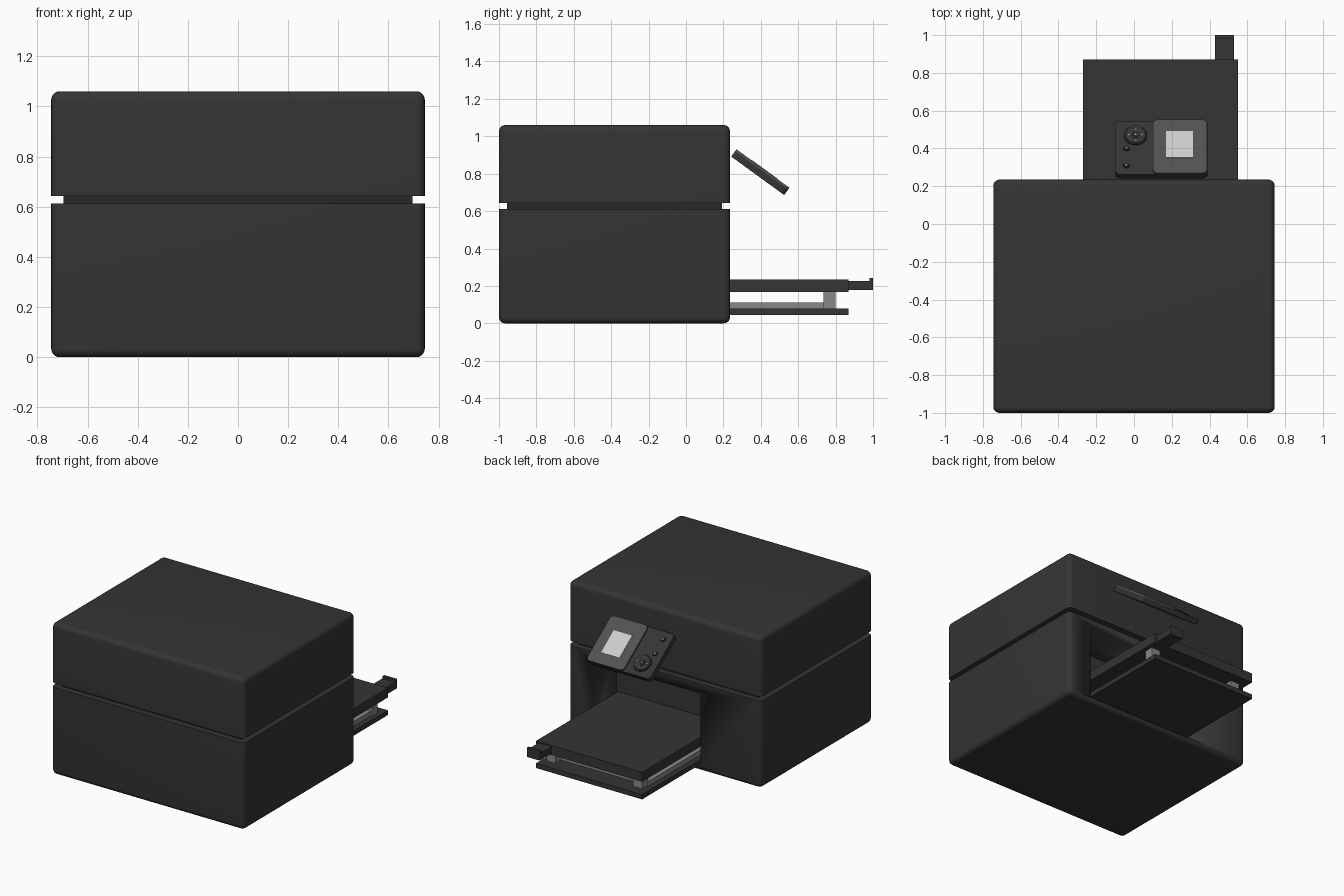
import bpy, bmesh, math
from mathutils import Matrix

if "Cube" in bpy.data.objects:
    bpy.data.objects.remove(bpy.data.objects["Cube"])


def material(name, r, g, b):
    m = bpy.data.materials.new(name)
    m.diffuse_color = (r, g, b, 1)
    m.use_nodes = True
    m.node_tree.nodes["Principled BSDF"].inputs["Base Color"].default_value = m.diffuse_color
    return m


DARK = material("dark_plastic", 0.035, 0.035, 0.035)
BLACK = material("black_plastic", 0.02, 0.02, 0.02)
FRAME = material("frame_grey", 0.085, 0.085, 0.085)
LIGHT = material("light_grey", 0.25, 0.25, 0.25)
SCREEN = material("screen_grey", 0.6, 0.6, 0.6)
BLUE = material("mark_blue", 0.25, 0.35, 0.7)

# Tilted frame of the control panel (origin on its top surface)
PANEL = Matrix.Translation((0.145, 0.4115, 0.8275)) @ Matrix.Rotation(math.radians(-36), 4, 'X')


def finish(name, bm, mat, matrix=None):
    bmesh.ops.recalc_face_normals(bm, faces=bm.faces)
    me = bpy.data.meshes.new(name)
    bm.to_mesh(me)
    bm.free()
    ob = bpy.data.objects.new(name, me)
    bpy.context.collection.objects.link(ob)
    if mat:
        me.materials.append(mat)
    if matrix:
        ob.matrix_world = matrix
    bpy.ops.object.select_all(action='DESELECT')
    ob.select_set(True)
    bpy.context.view_layer.objects.active = ob
    bpy.ops.object.shade_smooth_by_angle(angle=math.radians(35))
    return ob


def box(name, x, y, z, mat=DARK, radius=0, pick=None, matrix=None):
    """Box from ranges; edges chosen by pick(a, b) are rounded."""
    bm = bmesh.new()
    bmesh.ops.create_cube(bm, size=1)
    for v in bm.verts:
        for i, (lo, hi) in enumerate((x, y, z)):
            v.co[i] = lo if v.co[i] < 0 else hi
    if radius:
        edges = [e for e in bm.edges if pick(e.verts[0].co, e.verts[1].co)]
        bmesh.ops.bevel(bm, geom=edges, offset=radius, segments=5, profile=0.5, affect='EDGES')
    return finish(name, bm, mat, matrix)


def upright(a, b):
    return abs(a.z - b.z) > 1e-4


def disc(name, u, v, z, r, h, mat, r_top=None, sides=32, turn=0):
    """Round control standing on the panel face at local (u, v)."""
    bm = bmesh.new()
    bmesh.ops.create_cone(bm, cap_ends=True, segments=sides, radius1=r,
                          radius2=r if r_top is None else r_top, depth=h)
    return finish(name, bm, mat, PANEL @ Matrix.Translation((u, v, z + h / 2))
                  @ Matrix.Rotation(turn, 4, 'Z'))


# Main casing: lower body, recessed seam, upper lid
BX, BY = (-0.745, 0.745), (-1.0, 0.235)
lower = box("lower_body", BX, BY, (0, 0.612), DARK, 0.033,
            lambda a, b: upright(a, b) or max(a.z, b.z) < 0.01)
seam = box("seam_core", (-0.695, 0.695), (-0.957, 0.192), (0.56, 0.68), BLACK)
lid = box("upper_lid", BX, BY, (0.642, 1.06), DARK, 0.033,
          lambda a, b: upright(a, b) or min(a.z, b.z) > 1.05)

# Paper bay cut into the lower body
cutter = box("bay_cutter", (-0.275, 0.567), (-0.04, 0.4), (0.03, 0.545), None)
cutter.hide_render = True
mod = lower.modifiers.new("bay", 'BOOLEAN')
mod.operation = 'DIFFERENCE'
mod.solver = 'EXACT'
mod.object = cutter
bpy.context.view_layer.objects.active = lower
bpy.ops.object.modifier_apply(modifier=mod.name)
bpy.data.objects.remove(cutter, do_unlink=True)

# Paper trays
TX = (-0.27, 0.55)
box("output_tray", TX, (-0.035, 0.87), (0.168, 0.235))
box("input_tray", TX, (-0.035, 0.87), (0.045, 0.078))
box("paper_stack", (-0.23, 0.51), (-0.03, 0.738), (0.078, 0.112), LIGHT)
for side, cx in (("left", -0.185), ("right", 0.485)):
    box("tray_post_" + side, (cx - 0.035, cx + 0.035), (0.735, 0.80), (0.078, 0.168), LIGHT)

# Pull-out paper stop with upturned lip
stop_profile = [(0.80, 0.178), (1.0, 0.178), (1.0, 0.243), (0.98, 0.243), (0.98, 0.227), (0.80, 0.227)]
bm = bmesh.new()
face = bm.faces.new([bm.verts.new((0.43, y, z)) for y, z in stop_profile])
ext = bmesh.ops.extrude_face_region(bm, geom=[face])["geom"]
bmesh.ops.translate(bm, vec=(0.10, 0, 0), verts=[g for g in ext if isinstance(g, bmesh.types.BMVert)])
finish("paper_stop", bm, DARK)

# Tilted control panel
box("panel_base", (-0.245, 0.245), (-0.175, 0.175), (-0.048, -0.012), DARK, 0.025, upright, PANEL)
box("screen_frame", (-0.045, 0.242), (-0.175, 0.175), (-0.014, 0.0), FRAME, 0.028, upright, PANEL)
box("screen", (0.025, 0.168), (-0.076, 0.097), (-0.005, 0.002), SCREEN, matrix=PANEL)

# Direction dial with four arrow marks, and two buttons
DU, DV = -0.137, 0.080
disc("dial_ring", DU, DV, -0.013, 0.064, 0.005, BLACK)
disc("dial", DU, DV, -0.010, 0.058, 0.005, DARK, 0.054)
disc("dial_center", DU, DV, -0.006, 0.022, 0.004, BLACK)
disc("dial_center_mark", DU, DV, -0.003, 0.006, 0.002, BLUE, sides=12)
for i in range(4):
    a = i * math.pi / 2
    disc(f"dial_arrow_{i + 1}", DU + 0.036 * math.cos(a), DV + 0.036 * math.sin(a),
         -0.006, 0.006, 0.002, BLUE, sides=3, turn=a - math.pi / 2)
for i, v in enumerate((-0.006, -0.118)):
    disc(f"button_{i + 1}", -0.185, v, -0.013, 0.018, 0.007, BLACK, 0.015, sides=20)
    disc(f"button_mark_{i + 1}", -0.185, v, -0.007, 0.005, 0.002, BLUE, sides=10)
